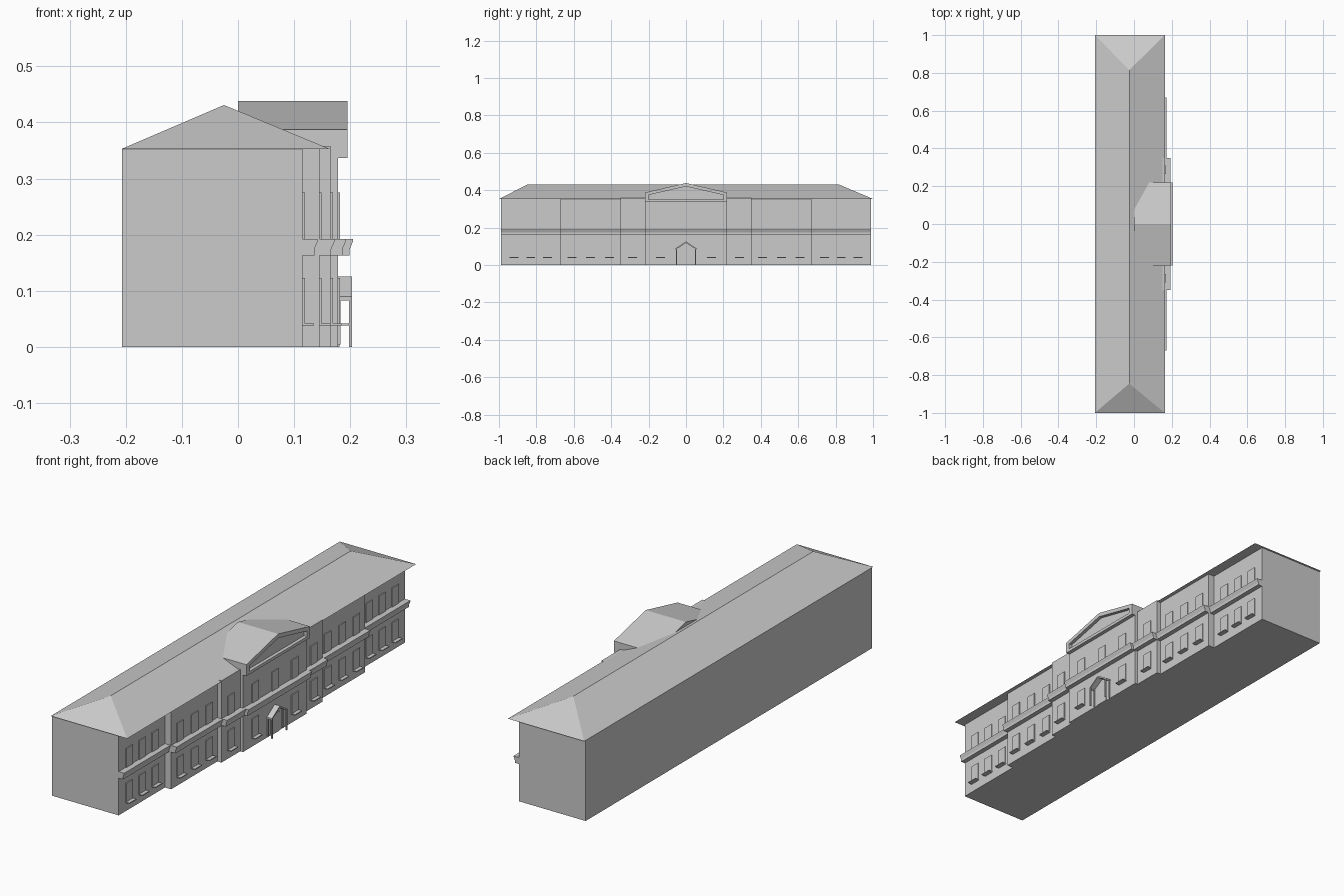
import bpy, bmesh

if "Cube" in bpy.data.objects:
    bpy.data.objects.remove(bpy.data.objects["Cube"])

# single plaster colour
mat = bpy.data.materials.new("pale_grey")
mat.diffuse_color = (0.6, 0.6, 0.6, 1)
mat.use_nodes = True
mat.node_tree.nodes["Principled BSDF"].inputs["Base Color"].default_value = mat.diffuse_color


def mesh_object(name, verts, faces):
    me = bpy.data.meshes.new(name)
    me.from_pydata(verts, [], faces)
    bm = bmesh.new()
    bm.from_mesh(me)
    bmesh.ops.recalc_face_normals(bm, faces=bm.faces)
    bm.to_mesh(me)
    bm.free()
    me.materials.append(mat)
    ob = bpy.data.objects.new(name, me)
    bpy.context.collection.objects.link(ob)
    return ob


def prism(name, pts, place, a, b):
    """Extrude a 2D outline between a and b; place maps (u, v, t) to xyz."""
    n = len(pts)
    verts = [place(u, v, t) for t in (a, b) for u, v in pts]
    faces = [list(range(n)), list(range(n, 2 * n))]
    faces += [(i, (i + 1) % n, n + (i + 1) % n, n + i) for i in range(n)]
    return mesh_object(name, verts, faces)


def along_x(u, v, t):
    return (t, u, v)


def along_y(u, v, t):
    return (u, t, v)


def box(name, x0, x1, y0, y1, z0, z1):
    return prism(name, [(x0, z0), (x1, z0), (x1, z1), (x0, z1)], along_y, y0, y1)


def window(name, x, y, z0, z1, sill):
    box(name, x - 0.002, x + 0.004, y - 0.023, y + 0.023, z0, z1)
    if sill:
        box(name + "_sill", x - 0.002, x + 0.02, y - 0.024, y + 0.024, z0 - 0.004, z0)


def string_course(name, x, y0, y1):
    prof = [(0, .163), (.021, .163), (.021, .174), (.027, .188), (.027, .192), (0, .192)]
    prism(name, [(x + u, v) for u, v in prof], along_y, y0, y1)


# main body and stepped facade
XO, XM, XP, XC = 0.115, 0.145, 0.165, 0.178
box("main_body", -0.207, XO, -0.99, 0.99, 0, 0.353)
box("middle_block", XO - 0.01, XM, -0.67, 0.67, 0, 0.353)
box("centre_block", XM - 0.01, XC, -0.22, 0.22, 0, 0.353)
string_course("centre_course", XC, -0.22, 0.22)
for s, side in ((-1, "left"), (1, "right")):
    ys = lambda a, b: sorted((s * a, s * b))
    box(side + "_pavilion", XM - 0.01, XP, *ys(0.22, 0.35), 0, 0.358)
    string_course(side + "_outer_course", XO, *ys(0.67, 0.99))
    string_course(side + "_middle_course", XM, *ys(0.35, 0.67))
    string_course(side + "_pavilion_course", XP, *ys(0.22, 0.35))
    # windows on both floors
    for x, places in ((XO, (0.92, 0.83, 0.74)), (XM, (0.61, 0.51, 0.41)),
                      (XP, (0.287,)), (XC, (0.137,))):
        for y in places:
            window(side + "_lower_window", x, s * y, 0.042, 0.123, True)
            window(side + "_upper_window", x, s * y, 0.192, 0.275, False)
window("centre_upper_window", XC, 0, 0.192, 0.275, False)

# hipped roof
mesh_object("hipped_roof",
            [(-0.207, -1, .353), (0.163, -1, .353), (0.163, 1, .353), (-0.207, 1, .353),
             (-0.025, -0.845, .431), (-0.025, 0.815, .431)],
            [(0, 1, 2, 3), (0, 1, 4), (2, 3, 5), (1, 2, 5, 4), (3, 0, 4, 5)])

# central pediment with recessed gable panel
outer = [(-.22, .337), (.22, .337), (.22, .387), (0, .438), (-.22, .387)]
inner = [(-.2, .35), (.2, .35), (.2, .374), (0, .42), (-.2, .374)]
verts = [(x, y, z) for x, ring in ((0.0, outer), (0.195, outer), (0.195, inner), (0.18, inner))
         for y, z in ring]
faces = [list(range(5)), list(range(15, 20))]
faces += [(5 * k + i, 5 * k + (i + 1) % 5, 5 * k + 5 + (i + 1) % 5, 5 * k + 5 + i)
          for k in range(3) for i in range(5)]
mesh_object("pediment", verts, faces)

# entrance porch: gabled canopy, posts and door
prism("porch_canopy", [(-.055, .083), (-.055, .09), (0, .125), (.055, .09), (.055, .083), (0, .117)],
      along_x, XC - 0.002, 0.203)
for y in (-0.05, 0.05):
    box("porch_post", 0.198, 0.203, y - 0.003, y + 0.003, 0, 0.09)
    box("porch_wall_post", XC - 0.002, 0.183, y - 0.003, y + 0.003, 0.004, 0.09)
box("door", XC - 0.002, XC + 0.003, -0.03, 0.03, 0, 0.085)
